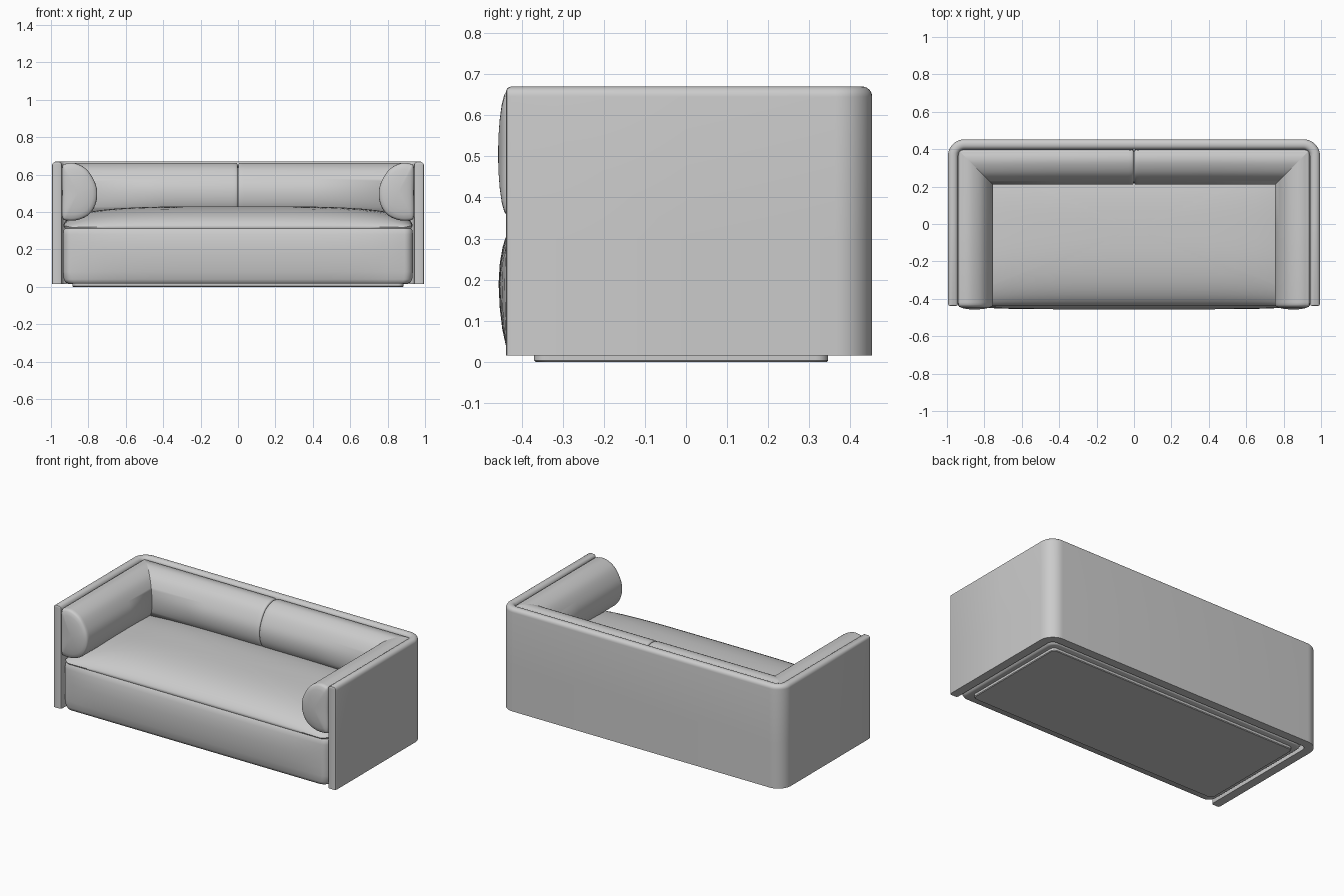
import bpy, bmesh, math
from mathutils import Vector

if "Cube" in bpy.data.objects:
    bpy.data.objects.remove(bpy.data.objects["Cube"])


def loft(name, rings, angle=35):
    """Skin closed cross-section rings, cap both ends, shade smooth."""
    bm = bmesh.new()
    vs = [[bm.verts.new(p) for p in r] for r in rings]
    n = len(rings[0])
    for a, b in zip(vs, vs[1:]):
        for i in range(n):
            j = (i + 1) % n
            bm.faces.new((a[i], a[j], b[j], b[i]))
    bm.faces.new(vs[0])
    bm.faces.new(vs[-1])
    bmesh.ops.recalc_face_normals(bm, faces=bm.faces)
    me = bpy.data.meshes.new(name)
    bm.to_mesh(me)
    bm.free()
    ob = bpy.data.objects.new(name, me)
    bpy.context.collection.objects.link(ob)
    bpy.ops.object.select_all(action='DESELECT')
    bpy.context.view_layer.objects.active = ob
    ob.select_set(True)
    bpy.ops.object.shade_smooth_by_angle(angle=math.radians(angle))
    return ob


def smooth_closed(pts, k=5):
    """Closed Catmull-Rom curve through the points."""
    out, n = [], len(pts)
    P = [Vector(p) for p in pts]
    for i in range(n):
        a, b, c, d = (P[(i + j) % n] for j in (-1, 0, 1, 2))
        for s in range(k):
            t = s / k
            out.append(0.5 * (2 * b + (c - a) * t + (2 * a - 5 * b + 4 * c - d) * t ** 2
                              + (3 * b - a - 3 * c + d) * t ** 3))
    return out


def round_rect(hx, hy, r, nx=20, ny=12, arc=6):
    """Rounded rectangle with subdivided straight sides."""
    corners = [(1, 1, 0), (-1, 1, 90), (-1, -1, 180), (1, -1, 270)]
    pts = []
    for i, (sx, sy, a0) in enumerate(corners):
        for k in range(arc + 1):
            a = math.radians(a0 + 90 * k / arc)
            pts.append(Vector((sx * (hx - r) + r * math.cos(a), sy * (hy - r) + r * math.sin(a))))
        tx, ty, a1 = corners[(i + 1) % 4]
        a1 = math.radians(a1)
        end = Vector((tx * (hx - r) + r * math.cos(a1), ty * (hy - r) + r * math.sin(a1)))
        m = nx if i % 2 == 0 else ny
        start = pts[-1].copy()
        pts += [start.lerp(end, k / m) for k in range(1, m)]
    return pts


# Outer shell: thin upholstered wall swept along a U
X, BACK, R, T, TOP, LOW = 0.995, 0.453, 0.09, 0.055, 0.67, 0.015
section = [(0, LOW), (0, 0.3)]
section += [(0.025 - 0.025 * math.cos(a), 0.645 + 0.025 * math.sin(a))
            for a in (math.radians(15 * k) for k in range(7))]
section += [(T - n, z) for n, z in reversed(section)]
half = [(-X, -0.438, 1, 0, 0.012), (-X, -0.435, 1, 0, 0.004), (-X, -0.426, 1, 0, 0), (-X, 0, 1, 0, 0)]
for k in range(11):
    a = math.radians(180 - 9 * k)
    c, s = math.cos(a), math.sin(a)
    half.append((-X + R + R * c, BACK - R + R * s, -c, -s, 0))
path = half + [(-x, y, -nx, ny, i) for x, y, nx, ny, i in reversed(half)]
rings = []
for x, y, nx, ny, inset in path:
    ring = []
    for n, z in section:
        n = min(max(n, inset), T - inset)
        ring.append((x + nx * n, y + ny * n, min(z, TOP - inset)))
    rings.append(ring)
loft("outer_shell", rings)

# Plinth under the sofa
rings = []
for z, inset in ((0, 0.004), (0.004, 0), (0.03, 0)):
    rings.append([(p.x, p.y - 0.012, z) for p in round_rect(0.885 - inset, 0.358 - inset, 0.03)])
loft("plinth", rings)

# Seat: boxed sides with a bulging front and a crowned top
HX, HY, CY, SEAM = 0.935, 0.412, -0.024, 0.315
outline = round_rect(HX, HY, 0.045)
rings = []
for z, scale, bulge in ((0.018, 0.97, 0), (0.022, 0.985, 0), (0.04, 0.996, 0.004), (0.08, 1, 0.011),
                        (0.13, 1, 0.017), (0.19, 1, 0.02), (0.24, 1, 0.017), (0.28, 1, 0.01),
                        (0.302, 0.998, 0.004), (0.312, 0.99, 0)):
    ring = []
    for p in outline:
        push = bulge * (1 - abs(p.x / HX) ** 6) if p.y < -HY + 0.04 else 0
        ring.append((p.x * scale, p.y * scale + CY - push, z))
    rings.append(ring)
for s in (0.998, 0.99, 0.975, 0.95, 0.91, 0.86, 0.79, 0.7, 0.58, 0.42, 0.24, 0.05):
    ring = []
    for p in outline:
        u, v = abs(p.x / HX) * s, abs(p.y / HY) * s
        h = (1 - u ** 4) ** 0.4 * (1 - v ** 3) ** 0.6
        ring.append((p.x * s, p.y * s + CY, SEAM + 0.115 * h))
    rings.append(ring)
loft("seat_cushion", rings, 50)

# D-shaped bolster profile: distance from the wall, height
dee = smooth_closed([(0, 0.375), (0, 0.5), (0, 0.635), (0.02, 0.658), (0.07, 0.66), (0.13, 0.628),
                     (0.172, 0.565), (0.187, 0.505), (0.178, 0.44), (0.145, 0.388),
                     (0.09, 0.359), (0.03, 0.354)])
CEN = Vector((0.085, 0.505))
WX, WY = 0.94, 0.397


def scaled(s):
    return [CEN + (p - CEN) * s for p in dee]


for side, sx in (("left", -1), ("right", 1)):
    # Arm bolster with a domed front end and a mitred rear end
    rings = [[(sx * (WX - p.x), y, p.y) for p in scaled(s)]
             for y, s in ((-0.457, 0.08), (-0.456, 0.3), (-0.453, 0.55), (-0.448, 0.78), (-0.442, 0.92),
                          (-0.437, 0.965), (-0.43, 0.99), (-0.418, 1), (0, 1))]
    rings.append([(sx * (WX - p.x), WY - p.x, p.y) for p in dee])
    loft(side + "_arm_bolster", rings, 50)

    # Back cushion from the centre seam to the mitre
    rings = [[(sx * x, WY - p.x, p.y) for p in scaled(s)]
             for x, s in ((0.001, 0.9), (0.002, 0.95), (0.006, 0.98), (0.014, 0.994), (0.03, 1), (0.4, 1))]
    rings.append([(sx * (WX - p.x), WY - p.x, p.y) for p in dee])
    loft(side + "_back_cushion", rings, 50)
